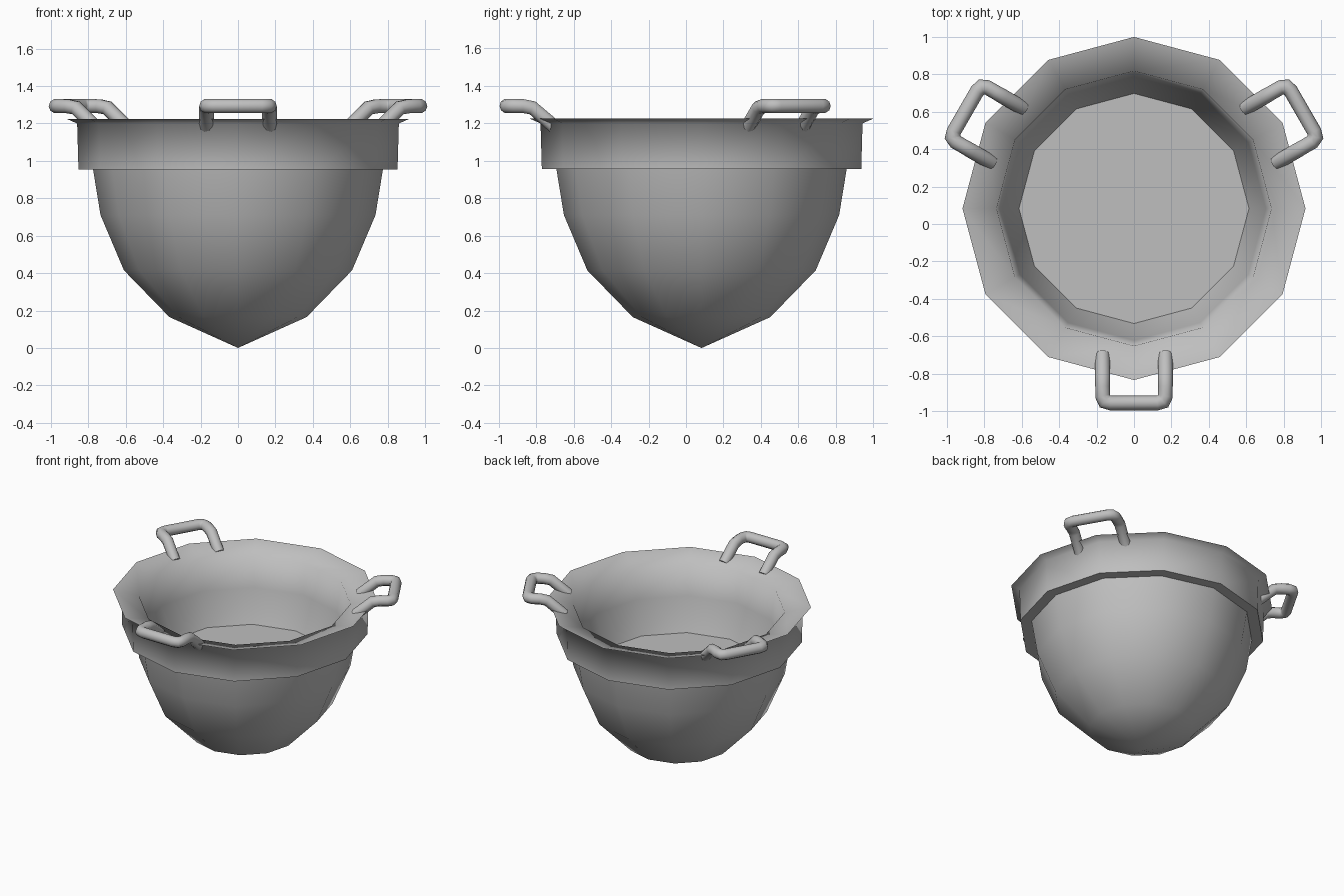
import bpy
import bmesh
from math import sin, cos, pi, radians
from mathutils import Matrix, Vector

cube = bpy.data.objects.get("Cube")
if cube:
    bpy.data.objects.remove(cube)

CENTRE = Vector((0, 0.083, 0))
SIDES = 12

metal = bpy.data.materials.new("grey_metal")
metal.use_nodes = True
GREY = (0.52, 0.52, 0.52, 1)
metal.diffuse_color = GREY
metal.node_tree.nodes["Principled BSDF"].inputs["Base Color"].default_value = GREY


def finish(name, bm, angle):
    """Turn a bmesh into a smooth shaded object with sharp creases."""
    mesh = bpy.data.meshes.new(name)
    bm.to_mesh(mesh)
    bm.free()
    mesh.materials.append(metal)
    obj = bpy.data.objects.new(name, mesh)
    bpy.context.collection.objects.link(obj)
    bpy.ops.object.select_all(action='DESELECT')
    obj.select_set(True)
    bpy.context.view_layer.objects.active = obj
    bpy.ops.object.shade_smooth_by_angle(angle=radians(angle))


def loft(bm, rings):
    """Bridge successive rings of vertices with quads."""
    n = len(rings[0])
    for a, b in zip(rings, rings[1:]):
        for i in range(n):
            j = (i + 1) % n
            bm.faces.new((a[i], a[j], b[j], b[i]))


def circle(bm, r, z):
    return [bm.verts.new(CENTRE + Vector((r * cos(2 * pi * i / SIDES),
                                          r * sin(2 * pi * i / SIDES), z)))
            for i in range(SIDES)]


# Bowl shell: pointed base, collar, flared rim and inner wall
profile = [(0.367, 0.165), (0.61, 0.415), (0.735, 0.71), (0.775, 0.955),
           (0.853, 0.955), (0.86, 1.2), (0.917, 1.225),
           (0.735, 1.18), (0.705, 0.95), (0.615, 0.71)]
bm = bmesh.new()
rings = [circle(bm, r, z) for r, z in profile]
loft(bm, rings)
tip = bm.verts.new(CENTRE)
for i in range(SIDES):
    bm.faces.new((tip, rings[0][(i + 1) % SIDES], rings[0][i]))
bmesh.ops.recalc_face_normals(bm, faces=bm.faces)
finish("bowl", bm, 80)

# Flat floor inside the bowl
bm = bmesh.new()
bm.faces.new(circle(bm, 0.615, 0.71))
finish("bowl_floor", bm, 30)

# Handle: a bent tube with mitred corners, repeated three times
half = [(0.168, -0.70, 1.18), (0.168, -0.82, 1.283), (0.168, -0.87, 1.292),
        (0.168, -0.92, 1.293), (0.155, -0.948, 1.293), (0.125, -0.957, 1.293)]
path = [Vector(p) for p in half] + [Vector((-x, y, z)) for x, y, z in reversed(half)]
TUBE, TUBE_SIDES = 0.039, 10


def handle(name, turn):
    bm = bmesh.new()
    rings = []
    last = len(path) - 1
    for k, p in enumerate(path):
        before = (p - path[k - 1]).normalized() if k else (path[1] - p).normalized()
        after = (path[k + 1] - p).normalized() if k < last else before
        tangent = (before + after).normalized()
        side = tangent.cross(Vector((0, 0, 1))).normalized()
        up = side.cross(tangent)
        mitre = 1 / tangent.dot(before)
        rings.append([bm.verts.new(p + TUBE * (side * mitre * cos(a) + up * sin(a)))
                      for a in (2 * pi * i / TUBE_SIDES for i in range(TUBE_SIDES))])
    loft(bm, rings)
    bm.faces.new(rings[0])
    bm.faces.new(rings[-1])
    bmesh.ops.recalc_face_normals(bm, faces=bm.faces)
    bmesh.ops.rotate(bm, verts=bm.verts, cent=CENTRE,
                     matrix=Matrix.Rotation(radians(turn), 3, 'Z'))
    finish(name, bm, 60)


for name, turn in (("front_handle", 0), ("left_handle", 120), ("right_handle", 240)):
    handle(name, turn)
